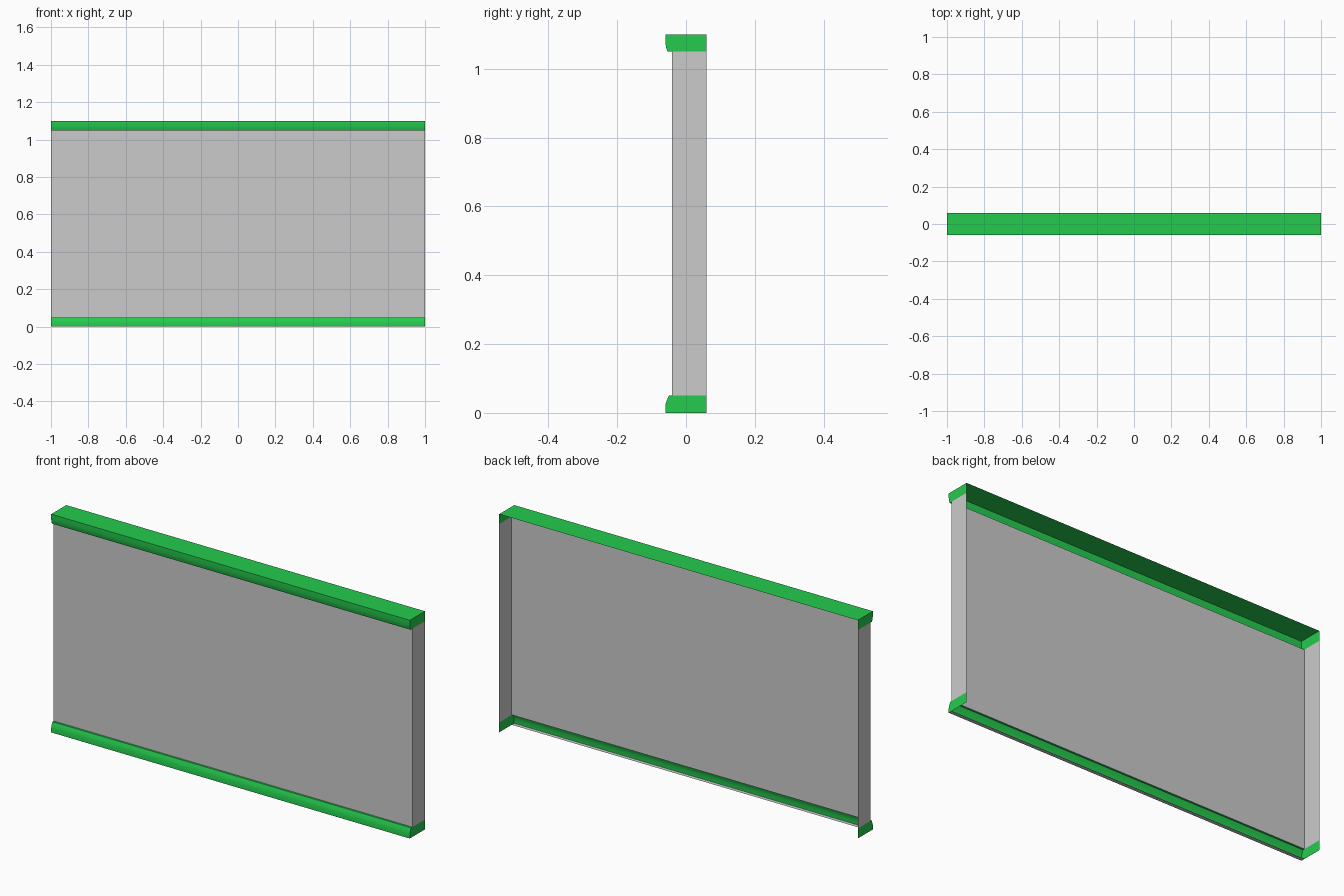
import bpy
import bmesh
import math

cube = bpy.data.objects.get("Cube")
if cube:
    bpy.data.objects.remove(cube, do_unlink=True)


def make_material(name, rgb):
    mat = bpy.data.materials.new(name)
    mat.use_nodes = True
    mat.diffuse_color = (*rgb, 1)
    mat.node_tree.nodes["Principled BSDF"].inputs["Base Color"].default_value = (*rgb, 1)
    return mat


GREY = make_material("light_grey", (0.6, 0.6, 0.6))
GREEN = make_material("bright_green", (0.018, 0.6, 0.075))

HALF = 1.0        # half length
BACK = 0.06       # open back edge
FRONT = -0.06     # trim front
PANEL = -0.04     # panel front
LOW, HIGH, TOP = 0.05, 1.05, 1.1


def sweep(name, profile, mat, cap_extra=()):
    """Sweep an open (y, z) profile along x; extra points close its end caps."""
    bm = bmesh.new()
    ends = [[bm.verts.new((x, y, z)) for y, z in profile] for x in (-HALF, HALF)]
    left, right = ends
    for i in range(len(profile) - 1):
        bm.faces.new((left[i], right[i], right[i + 1], left[i + 1]))
    if cap_extra:
        for x, ring in zip((-HALF, HALF), ends):
            loop = ring + [bm.verts.new((x, y, z)) for y, z in cap_extra]
            bm.faces.new(loop if x < 0 else loop[::-1])
    mesh = bpy.data.meshes.new(name)
    bm.to_mesh(mesh)
    bm.free()
    mesh.materials.append(mat)
    mesh.shade_smooth()
    mesh.set_sharp_from_angle(angle=math.radians(32))
    obj = bpy.data.objects.new(name, mesh)
    bpy.context.collection.objects.link(obj)
    return obj


# Front panel and its two side returns, with the back left open
sweep("front_panel", [(PANEL, LOW), (PANEL, HIGH)], GREY)
for side, x in (("left", HALF), ("right", -HALF)):
    bm = bmesh.new()
    corners = [(PANEL, LOW), (BACK, LOW), (BACK, HIGH), (PANEL, HIGH)]
    verts = [bm.verts.new((x, y, z)) for y, z in corners]
    bm.faces.new(verts if x > 0 else verts[::-1])
    mesh = bpy.data.meshes.new(side + "_end_panel")
    bm.to_mesh(mesh)
    bm.free()
    mesh.materials.append(GREY)
    bpy.context.collection.objects.link(bpy.data.objects.new(side + "_end_panel", mesh))

# Rounded trim along the bottom
sweep("bottom_trim",
      [(FRONT, 0), (FRONT, 0.023), (-0.056, 0.036), (-0.05, LOW), (PANEL, LOW)],
      GREEN, [(BACK, LOW), (BACK, 0)])

# Narrow strip under the bottom trim
sweep("bottom_strip", [(PANEL, 0), (FRONT, 0)], GREY)

# Trim along the top with its flat cover
sweep("top_trim",
      [(PANEL, HIGH), (-0.054, HIGH), (-0.058, 1.063), (FRONT, 1.076), (FRONT, TOP), (BACK, TOP)],
      GREEN, [(BACK, HIGH)])
